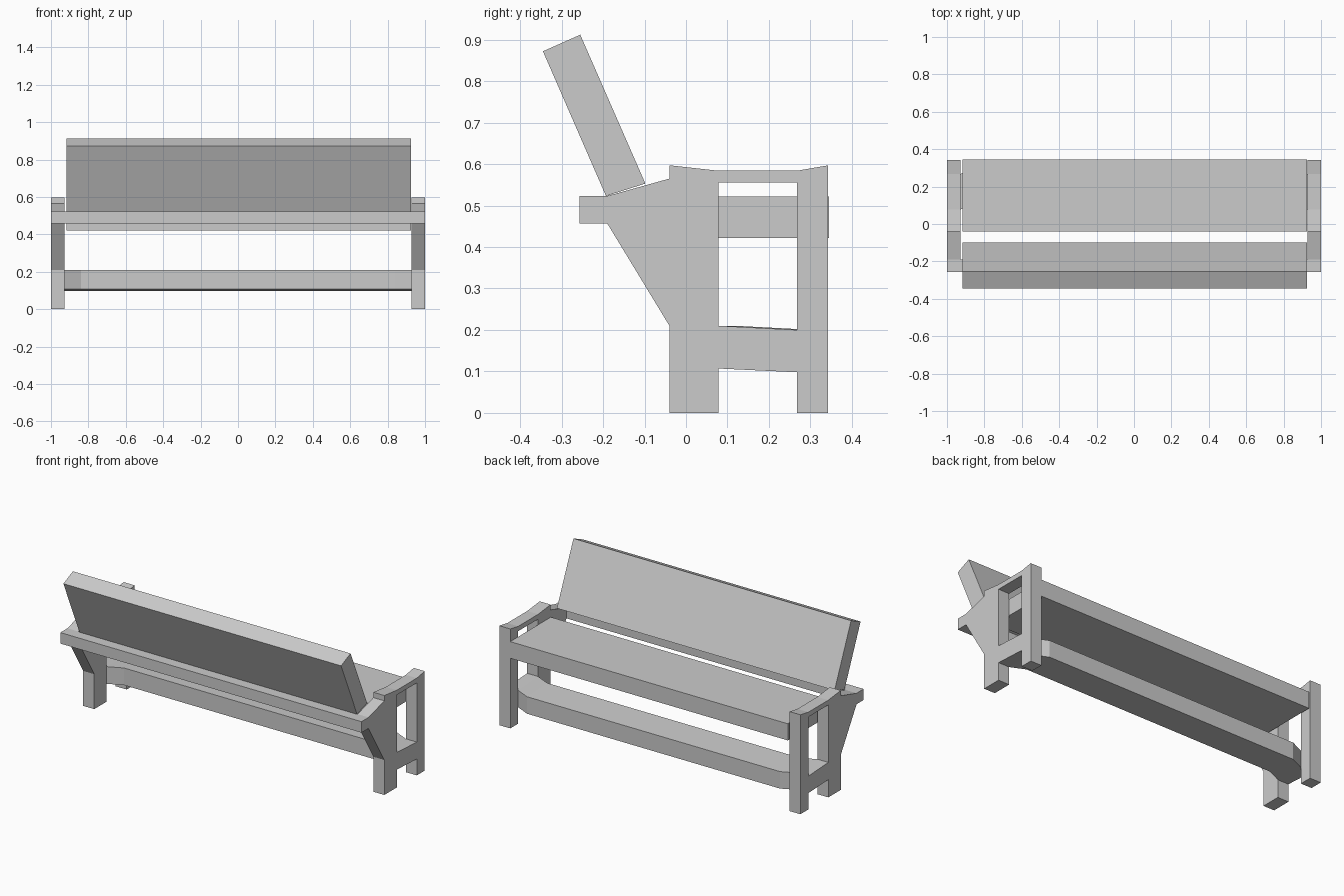
import bpy
import bmesh
from mathutils import Matrix

if "Cube" in bpy.data.objects:
    bpy.data.objects.remove(bpy.data.objects["Cube"])

# local (x, y, z) -> world (y, z, x): profiles are drawn in the side view
SIDE = Matrix(((0, 0, 1, 0), (1, 0, 0, 0), (0, 1, 0, 0), (0, 0, 0, 1)))


def end_frame(name, loops, x0, x1):
    """Extrude a side profile, with any inner loops cut as openings."""
    cu = bpy.data.curves.new(name + "_profile", 'CURVE')
    cu.dimensions = '2D'
    cu.fill_mode = 'BOTH'
    cu.extrude = (x1 - x0) / 2
    for pts in loops:
        sp = cu.splines.new('POLY')
        sp.points.add(len(pts) - 1)
        for p, (y, z) in zip(sp.points, pts):
            p.co = (y, z, 0, 1)
        sp.use_cyclic_u = True
    tmp = bpy.data.objects.new(name + "_tmp", cu)
    bpy.context.collection.objects.link(tmp)
    dg = bpy.context.evaluated_depsgraph_get()
    me = bpy.data.meshes.new_from_object(tmp.evaluated_get(dg))
    bpy.data.objects.remove(tmp)
    me.transform(Matrix.Translation(((x0 + x1) / 2, 0, 0)) @ SIDE)
    bm = bmesh.new()
    bm.from_mesh(me)
    bmesh.ops.remove_doubles(bm, verts=bm.verts, dist=1e-4)
    bmesh.ops.recalc_face_normals(bm, faces=bm.faces)
    for f in bm.faces:
        f.smooth = False
    bm.to_mesh(me)
    bm.free()
    me.name = name
    bpy.context.collection.objects.link(bpy.data.objects.new(name, me))


def plank(name, profile, stations):
    """Sweep a (y, z) profile along x; stations are (x, y offset)."""
    bm = bmesh.new()
    rings = [[bm.verts.new((x, y + dy, z)) for y, z in profile] for x, dy in stations]
    n = len(profile)
    for a, b in zip(rings, rings[1:]):
        for i in range(n):
            j = (i + 1) % n
            bm.faces.new((a[i], a[j], b[j], b[i]))
    bm.faces.new(rings[0])
    bm.faces.new(rings[-1])
    bmesh.ops.recalc_face_normals(bm, faces=bm.faces)
    me = bpy.data.meshes.new(name)
    bm.to_mesh(me)
    bm.free()
    bpy.context.collection.objects.link(bpy.data.objects.new(name, me))


def rect(y0, z0, y1, z1):
    return [(y0, z0), (y1, z0), (y1, z1), (y0, z1)]


# End frames: legs, armrest, back bracket and low cross rail in one profile
outline = [(-0.04, 0), (0.078, 0), (0.078, 0.107), (0.268, 0.098), (0.268, 0),
           (0.343, 0), (0.343, 0.597), (0.268, 0.584), (0.078, 0.584),
           (-0.04, 0.597), (-0.04, 0.565), (-0.19, 0.523), (-0.257, 0.523),
           (-0.257, 0.457), (-0.19, 0.457), (-0.04, 0.21)]
opening = [(0.078, 0.21), (0.078, 0.555), (0.268, 0.555), (0.268, 0.2)]
end_frame("left_end_frame", [outline, opening], -1.0, -0.927)
end_frame("right_end_frame", [outline, opening], 0.927, 1.0)

# Seat and tilted backrest
span = [(-0.918, 0), (0.926, 0)]
plank("seat", rect(-0.04, 0.422, 0.345, 0.522), span)
plank("backrest", [(-0.193, 0.523), (-0.098, 0.553), (-0.255, 0.912), (-0.345, 0.872)], span)

# Rail under the backrest, joining the brackets
plank("back_rail", rect(-0.257, 0.457, -0.19, 0.523), [(-0.927, 0), (0.927, 0)])

# Low stretcher, stepped slightly away from the backrest between its ends
plank("stretcher", [(0.078, 0.107), (0.268, 0.098), (0.268, 0.2), (0.078, 0.21)],
      [(-0.927, 0), (-0.84, 0.04), (0.84, 0.04), (0.927, 0)])
